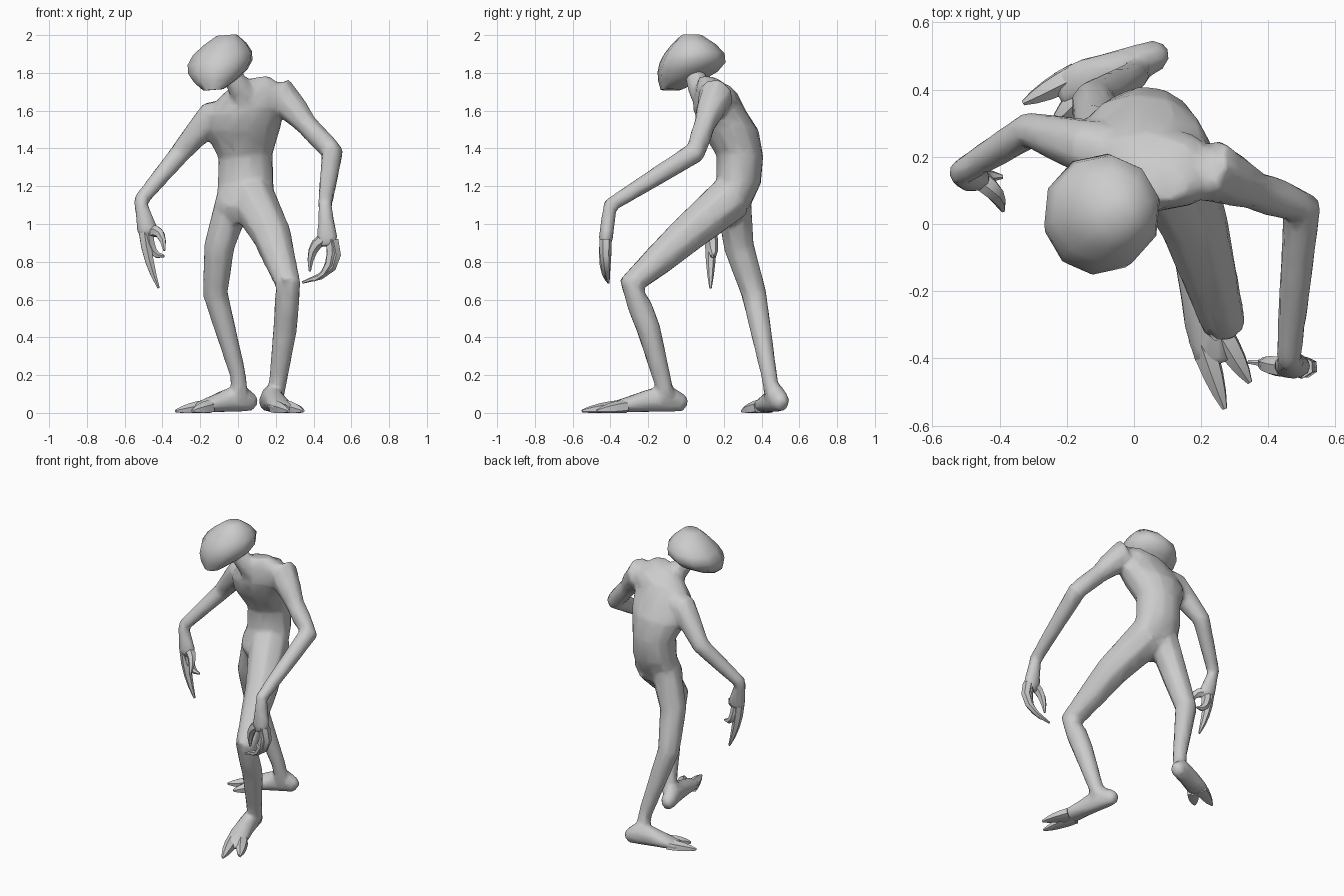
import bpy
import bmesh
import math
from mathutils import Vector

if "Cube" in bpy.data.objects:
    bpy.data.objects.remove(bpy.data.objects["Cube"], do_unlink=True)

UP = Vector((0, 0, 1))


def ring_direction(centres, i):
    """Direction of a path at one point, averaged over its neighbours."""
    before = centres[max(i - 1, 0)]
    after = centres[min(i + 1, len(centres) - 1)]
    return (after - before).normalized()


def loft(name, centres, widths, depths=None, sides=8, side=(1, 0, 0), end_side=None, level=False):
    """Skin elliptical rings along a path. Level rings stay horizontal and
    shear along the side vector, the others turn with the path."""
    centres = [Vector(centre) for centre in centres]
    depths = depths or widths
    first = Vector(side)
    last = Vector(end_side or side)
    bm = bmesh.new()
    rings = []
    for i, centre in enumerate(centres):
        across = first.lerp(last, i / (len(centres) - 1))
        if level:
            outward = UP.cross(across).normalized()
        else:
            along = ring_direction(centres, i)
            across = (across - along * across.dot(along)).normalized()
            outward = along.cross(across)
        ring = []
        for k in range(sides):
            angle = math.tau * (k + 0.5) / sides
            point = centre + across * widths[i] * math.cos(angle)
            point += outward * depths[i] * math.sin(angle)
            point.z = max(point.z, 0)
            ring.append(bm.verts.new(point))
        rings.append(ring)
    for lower, upper in zip(rings, rings[1:]):
        for k in range(sides):
            following = (k + 1) % sides
            bm.faces.new((lower[k], lower[following], upper[following], upper[k]))
    bm.faces.new(rings[0])
    bm.faces.new(rings[-1])
    bmesh.ops.recalc_face_normals(bm, faces=bm.faces)
    mesh = bpy.data.meshes.new(name)
    bm.to_mesh(mesh)
    bm.free()
    part = bpy.data.objects.new(name, mesh)
    bpy.context.collection.objects.link(part)
    bpy.ops.object.select_all(action='DESELECT')
    part.select_set(True)
    bpy.context.view_layer.objects.active = part
    bpy.ops.object.shade_smooth_by_angle(angle=math.radians(50))
    return part


def limb(name, joints, radii, side=(1, 0, 0)):
    """Loft through the joints with a muscle ring halfway along each bone."""
    centres = [Vector(joints[0])]
    widths = [radii[0]]
    for joint, radius in zip(joints[1:], radii[1:]):
        centres += [centres[-1].lerp(Vector(joint), 0.5), Vector(joint)]
        widths += [(widths[-1] + radius) / 2, radius]
    return loft(name, centres, widths, side=side)


def digit(name, root, bend, tip, radius):
    """Tapering finger or toe that curves from root to tip around a bend."""
    steps = [i / 4 for i in range(5)]
    curve = [root.lerp(bend, t).lerp(bend.lerp(tip, t), t) for t in steps]
    loft(name, curve, [radius * (1 - 0.8 * t * t) for t in steps], sides=6, side=(0.5, 1, 0.2))


def hand(name, wrist, knuckle, outward, fingers):
    """Flat palm that widens to the knuckles, with fingers rooted across it.
    Each finger is its name, its offset across the palm, its bend and its tip."""
    wrist, knuckle, outward = Vector(wrist), Vector(knuckle), Vector(outward)
    for finger, offset, bend, tip in fingers:
        root = wrist.lerp(knuckle, 0.85) + outward * offset
        digit(name + "_" + finger, root, Vector(bend), Vector(tip), 0.032)
    return loft(name, [wrist.lerp(knuckle, t) for t in (0, 0.4, 0.8, 1)],
                [0.035, 0.045, 0.06, 0.045], [0.035, 0.04, 0.04, 0.03], side=outward)


def foot(name, heel, toe):
    """Wedge from a rounded heel to a flat ball, ending in two splayed toes."""
    heel, toe = Vector(heel), Vector(toe)
    along = (toe - heel).normalized()
    across = UP.cross(along)
    steps = [0, 0.06, 0.17, 0.35, 0.55, 0.76]
    heights = [0.035, 0.055, 0.075, 0.065, 0.045, 0.025]
    small_toe = toe + across * 0.09 - along * 0.06
    for toe_name, tip, inset in (("big_toe", toe, -0.025), ("small_toe", small_toe, 0.035)):
        root = heel.lerp(toe, 0.6) + across * inset + UP * 0.03
        tip = tip + UP * 0.01
        digit(name + "_" + toe_name, root, root.lerp(tip, 0.6), tip, 0.04)
    return loft(name, [heel.lerp(toe, t) + UP * h for t, h in zip(steps, heights)],
                [0.03, 0.05, 0.055, 0.06, 0.07, 0.06], heights, side=across)


# Hunched torso, twisting and tilting towards the shoulders
torso = loft("body",
             [(0.03, 0.2, 1), (0.04, 0.225, 1.1), (0.04, 0.28, 1.22), (0.04, 0.285, 1.36),
              (0.03, 0.23, 1.5), (0.04, 0.18, 1.6), (0.07, 0.16, 1.7), (0.08, 0.12, 1.77)],
             [0.06, 0.16, 0.15, 0.145, 0.2, 0.21, 0.17, 0.08],
             [0.06, 0.12, 0.12, 0.125, 0.155, 0.14, 0.11, 0.05],
             sides=12, end_side=(1, -0.25, 0.2), level=True)
neck = limb("neck", [(0.06, 0.14, 1.63), (0.01, 0.07, 1.72), (-0.07, 0.03, 1.84)], [0.1, 0.065, 0.05])

# Drooping head, narrow at the chin and full at the back
chin = Vector((-0.13, -0.08, 1.71))
crown = Vector((-0.06, 0.03, 2))
head_steps = [i / 6 for i in range(7)]
loft("head",
     [chin.lerp(crown, t) + Vector((0, 0.06, 0)) * math.sin(math.pi * t) for t in head_steps],
     [0.175 * math.sin(math.pi * (0.1 + 0.8 * t)) for t in head_steps],
     sides=10, side=(1, -0.1, 0.08), level=True)

# Arms: the left reaches forward, the right hangs outward
left_arm = limb("left_arm",
                [(0.1, 0.18, 1.64), (0.23, 0.16, 1.68), (0.36, 0.1, 1.53), (0.5, 0.05, 1.38), (0.46, -0.4, 1.1)],
                [0.1, 0.1, 0.06, 0.06, 0.04])
right_arm = limb("right_arm",
                 [(-0.02, 0.2, 1.57), (-0.14, 0.23, 1.57), (-0.31, 0.28, 1.37), (-0.52, 0.15, 1.12)],
                 [0.1, 0.085, 0.057, 0.04], side=(0, 1, 0))
left_palm = hand("left_hand", (0.46, -0.4, 1.12), (0.475, -0.43, 0.88), (1, 0, 0), [
    ("outer_finger", 0.03, (0.57, -0.43, 0.74), (0.34, -0.41, 0.69)),
    ("inner_finger", 0.02, (0.52, -0.44, 0.76), (0.4, -0.42, 0.7)),
    ("thumb", -0.03, (0.38, -0.42, 0.88), (0.38, -0.41, 0.75)),
])
right_palm = hand("right_hand", (-0.52, 0.15, 1.13), (-0.47, 0.13, 0.93), (-1, 0, 0), [
    ("long_finger", 0.02, (-0.48, 0.13, 0.8), (-0.42, 0.13, 0.66)),
    ("short_finger", 0, (-0.47, 0.15, 0.82), (-0.39, 0.14, 0.83)),
    ("thumb", -0.02, (-0.4, 0.09, 0.98), (-0.39, 0.04, 0.86)),
])

# Legs: the left strides forward with a bent knee, the right trails behind
left_leg = limb("left_leg",
                [(0.07, 0.24, 1.14), (0.18, 0, 0.94), (0.265, -0.29, 0.68), (0.25, -0.2, 0.45), (0.2, -0.1, 0.08)],
                [0.13, 0.105, 0.07, 0.067, 0.045])
right_leg = limb("right_leg",
                 [(-0.02, 0.25, 1.14), (-0.1, 0.28, 0.88), (-0.12, 0.36, 0.63), (0, 0.44, 0.2), (0.01, 0.46, 0.08)],
                 [0.1, 0.085, 0.07, 0.045, 0.045])
left_foot = foot("left_foot", (0.15, 0, 0), (0.27, -0.55, 0))
right_foot = foot("right_foot", (0.09, 0.51, 0), (-0.33, 0.36, 0))

# Fuse the torso and limbs into one skin, then thin it to broad facets
bpy.ops.object.select_all(action='DESELECT')
for part in (torso, neck, left_arm, right_arm, left_palm, right_palm,
             left_leg, right_leg, left_foot, right_foot):
    part.select_set(True)
bpy.context.view_layer.objects.active = torso
bpy.ops.object.join()
fuse = torso.modifiers.new("fuse", 'REMESH')
fuse.mode = 'VOXEL'
fuse.voxel_size = 0.014
fuse.use_smooth_shade = True
relax = torso.modifiers.new("relax", 'SMOOTH')
relax.iterations = 6
facet = torso.modifiers.new("facet", 'DECIMATE')
facet.ratio = 0.1
